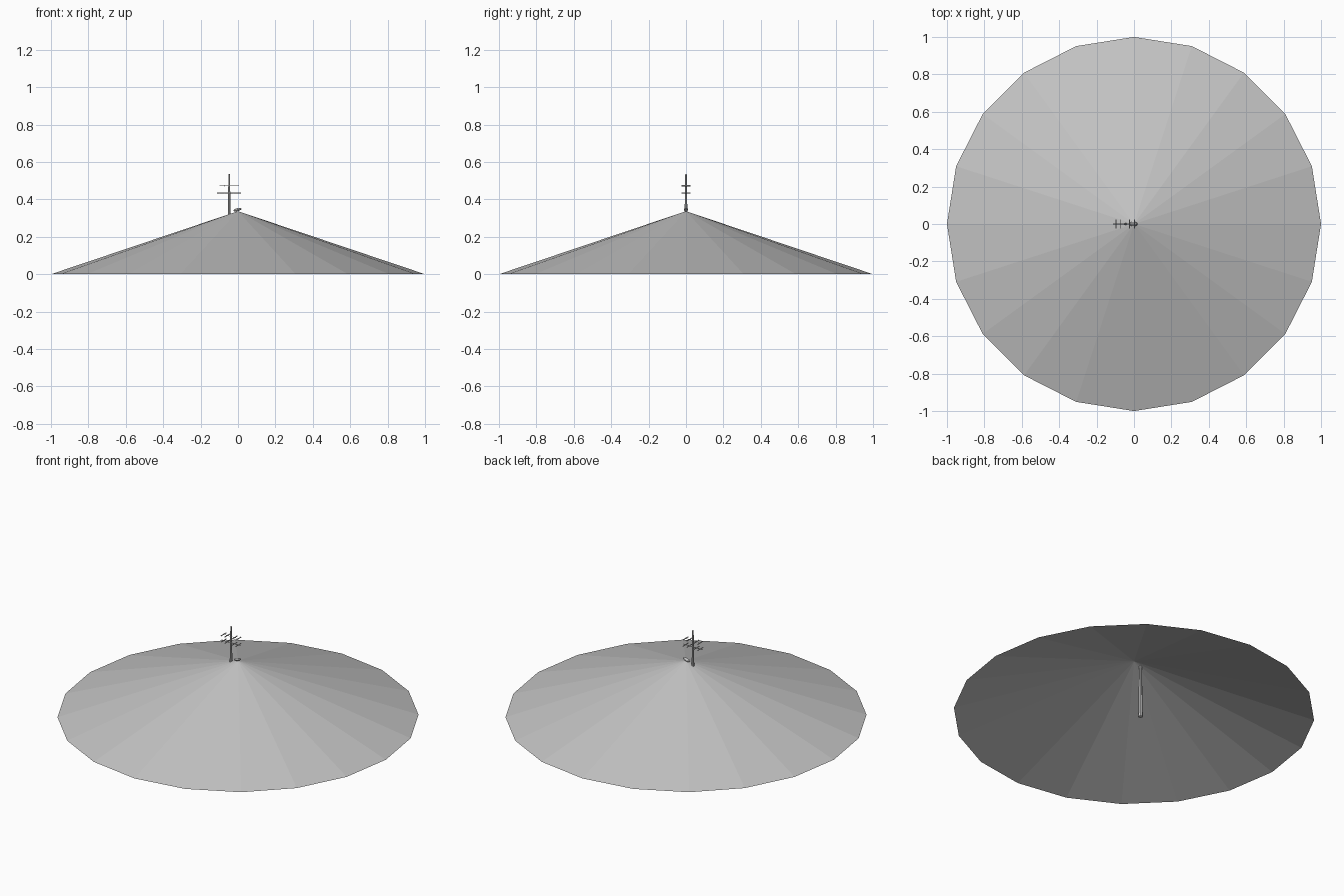
import bpy, math
from mathutils import Vector

if "Cube" in bpy.data.objects:
    bpy.data.objects.remove(bpy.data.objects["Cube"])


def material(name, rgb):
    m = bpy.data.materials.new(name)
    m.diffuse_color = (*rgb, 1)
    m.use_nodes = True
    m.node_tree.nodes["Principled BSDF"].inputs["Base Color"].default_value = m.diffuse_color
    return m


ROOF = material("roof grey", (0.55, 0.55, 0.55))
METAL = material("light metal", (0.58, 0.58, 0.58))


def finish(name, mat):
    ob = bpy.context.object
    ob.name = name
    ob.data.materials.append(mat)
    return ob


def rod(name, a, b, r1, r2, mat, sides=6):
    a, b = Vector(a), Vector(b)
    d = b - a
    bpy.ops.mesh.primitive_cone_add(vertices=sides, radius1=r1, radius2=r2, depth=d.length,
                                    location=(a + b) / 2,
                                    rotation=d.to_track_quat('Z', 'Y').to_euler())
    return finish(name, mat)


# open-bottomed 20-sided roof cone
bpy.ops.mesh.primitive_cone_add(vertices=20, radius1=1, radius2=0, depth=0.337,
                                end_fill_type='NOTHING', location=(0, 0, 0.1685))
finish("roof", ROOF)

# tapered mast running from the floor through the roof
MX = -0.047
rod("mast", (MX, 0, 0), (MX, 0, 0.535), 0.013, 0.004, METAL, 8)

# two aerial booms with cross elements
for z, half, r in ((0.435, 0.064, 0.0025), (0.473, 0.052, 0.0012)):
    rod("aerial_boom", (MX - half, 0, z), (MX + half, 0, z), r, r, METAL)
    for dx in (-0.05, -0.024, 0.024, 0.05):
        rod("aerial_element", (MX + dx, -0.025, z), (MX + dx, 0.025, z), 0.0028, 0.0028, METAL)

# small tilted cap at the peak
bpy.ops.mesh.primitive_uv_sphere_add(segments=10, ring_count=6, radius=1, location=(-0.003, 0, 0.345),
                                     rotation=(0, math.radians(-15), 0))
bpy.context.object.scale = (0.024, 0.012, 0.008)
finish("peak_cap", METAL)
